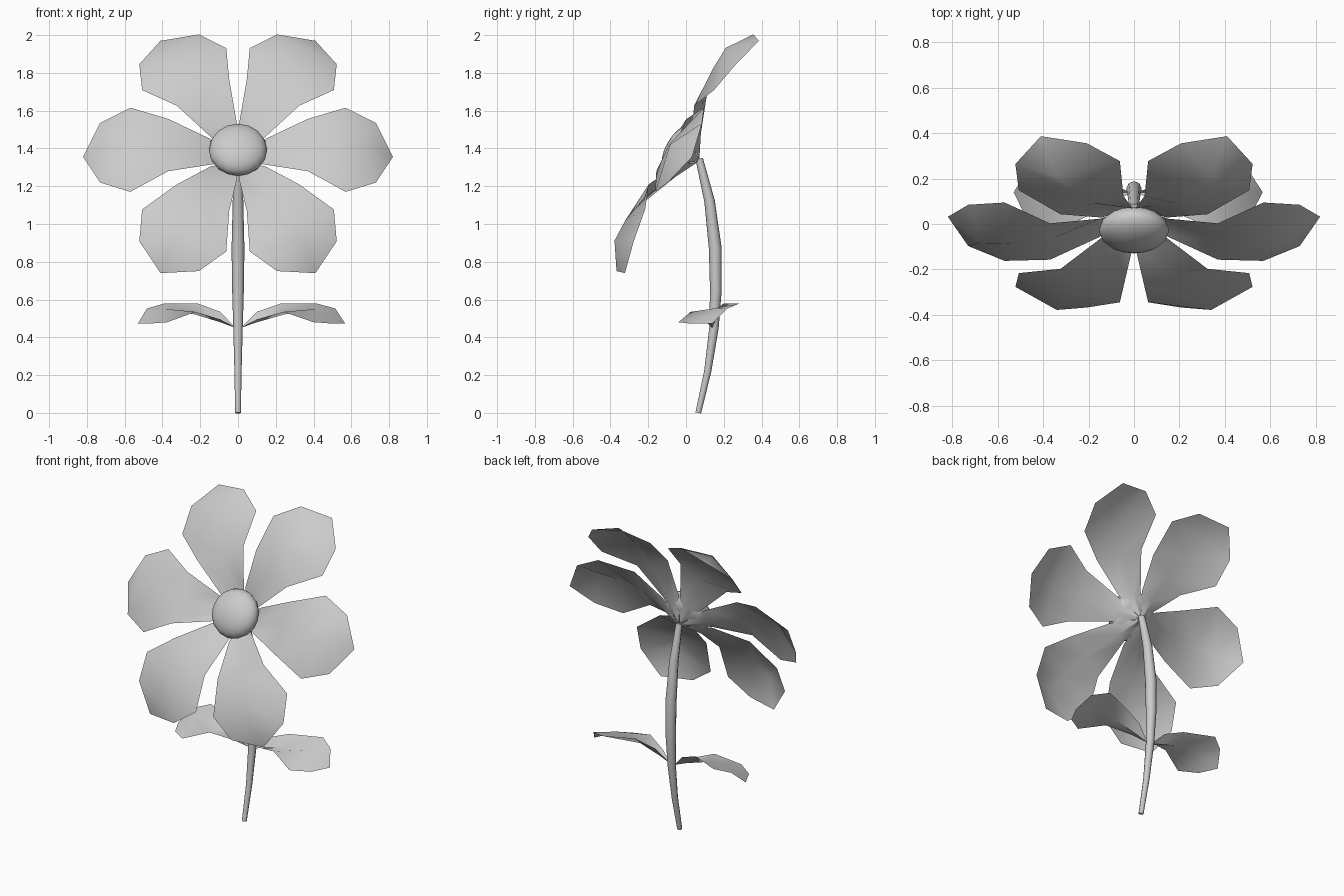
import bpy, math
from mathutils import Matrix, Vector

if "Cube" in bpy.data.objects:
    bpy.data.objects.remove(bpy.data.objects["Cube"])

HEART = Vector((0, 0.07, 1.333))            # where stem meets flower
TILT = Matrix.Translation(HEART) @ Matrix.Rotation(math.radians(60), 4, 'X')


def blade(name, base, rows, tip, matrix):
    """Thin leaf or petal: base point, rows of (edge, rib, edge), tip point."""
    verts = [base] + [p for row in rows for p in row] + [tip]
    last = len(verts) - 1
    faces = [(0, 2, 1), (0, 3, 2)]
    for i in range(len(rows) - 1):
        a = 1 + 3 * i
        faces += [(a, a + 1, a + 4, a + 3), (a + 1, a + 2, a + 5, a + 4)]
    faces += [(last - 3, last - 2, last), (last - 2, last - 1, last)]
    mesh = bpy.data.meshes.new(name)
    mesh.from_pydata([matrix @ Vector(v) for v in verts], [], faces)
    # all blades face upward / forward
    if matrix.determinant() < 0:
        mesh.flip_normals()
    mesh.update()
    obj = bpy.data.objects.new(name, mesh)
    bpy.context.collection.objects.link(obj)
    smooth(obj, 40)
    return obj


def smooth(obj, angle):
    bpy.ops.object.select_all(action='DESELECT')
    obj.select_set(True)
    bpy.context.view_layer.objects.active = obj
    bpy.ops.object.shade_smooth_by_angle(angle=math.radians(angle))


# Six cupped petals: (edge radius, half width, edge height, rib radius, rib height)
profile = [(0.15, 0.08, 0.10, 0.15, 0.065), (0.37, 0.16, 0.17, 0.36, 0.155),
           (0.57, 0.257, 0.12, 0.54, 0.182), (0.73, 0.182, 0.088, 0.68, 0.178)]
petal_rows = [((r, -w, h), (rr, 0, rh), (r, w, h)) for r, w, h, rr, rh in profile]
for i in range(6):
    blade(f"petal_{i + 1}", (0, 0, 0), petal_rows, (0.82, 0, 0.044),
          TILT @ Matrix.Rotation(math.radians(60 * i), 4, 'Z'))

# Flattened round centre
bpy.ops.mesh.primitive_uv_sphere_add(segments=16, ring_count=10, radius=1)
centre = bpy.context.object
centre.name = "flower_centre"
centre.data.transform(TILT @ Matrix.Translation((0, 0.003, 0.114))
                      @ Matrix.Diagonal((0.155, 0.152, 0.08, 1)))
smooth(centre, 60)

# Bowed stem, swelling in the middle: (y, z, radius)
path = [(0.065, 0.0, 0.015), (0.115, 0.22, 0.019), (0.148, 0.45, 0.025),
        (0.158, 0.65, 0.031), (0.155, 0.87, 0.034), (0.125, 1.12, 0.028),
        (0.07, 1.345, 0.02)]
curve = bpy.data.curves.new("stem", 'CURVE')
curve.dimensions = '3D'
curve.bevel_depth = 1
curve.bevel_resolution = 2
curve.use_fill_caps = True
spline = curve.splines.new('POLY')
spline.points.add(len(path) - 1)
for point, (y, z, r) in zip(spline.points, path):
    point.co = (0, y, z, 1)
    point.radius = r
stem = bpy.data.objects.new("stem", curve)
bpy.context.collection.objects.link(stem)
bpy.ops.object.select_all(action='DESELECT')
stem.select_set(True)
bpy.context.view_layer.objects.active = stem
bpy.ops.object.convert(target='MESH')
smooth(bpy.context.object, 50)

# Two arching leaves with a grooved rib, the left one a little shorter
leaf_rows = [((0.10, 0.09, 0.495), (0.10, 0.135, 0.48), (0.10, 0.17, 0.535)),
             ((0.24, 0.025, 0.535), (0.24, 0.13, 0.52), (0.23, 0.20, 0.58)),
             ((0.40, -0.04, 0.48), (0.41, 0.13, 0.55), (0.42, 0.28, 0.578)),
             ((0.51, 0.03, 0.472), (0.50, 0.14, 0.52), (0.515, 0.22, 0.553))]
for name, sx in (("leaf_right", 1), ("leaf_left", -0.935)):
    blade(name, (0.015, 0.14, 0.45), leaf_rows, (0.567, 0.14, 0.473),
          Matrix.Diagonal((sx, 1, 1, 1)))
